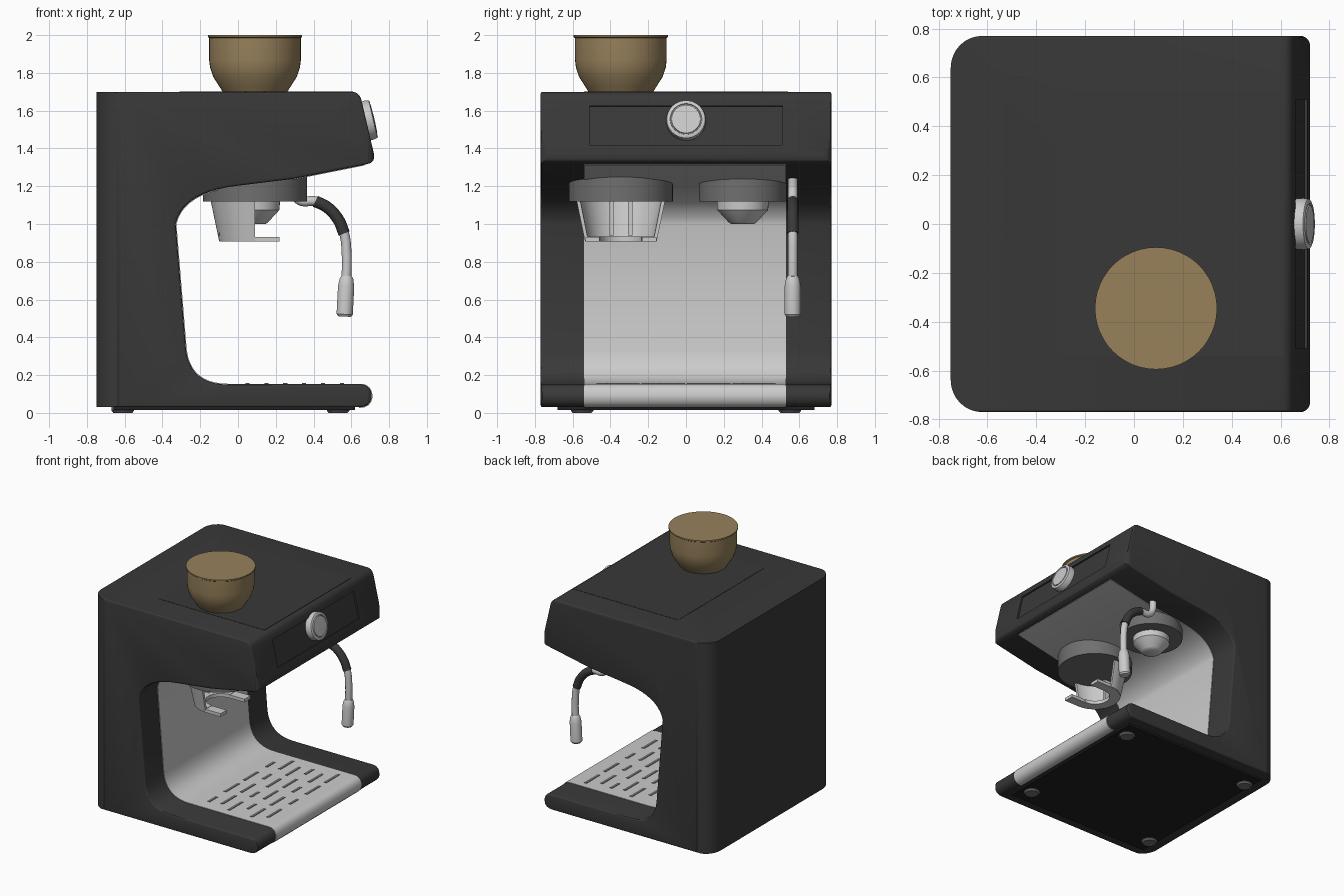
import bpy, bmesh, math
from mathutils import Vector, Matrix

if "Cube" in bpy.data.objects:
    bpy.data.objects.remove(bpy.data.objects["Cube"])


def material(name, r, g, b):
    m = bpy.data.materials.new(name)
    m.diffuse_color = (r, g, b, 1)
    m.use_nodes = True
    m.node_tree.nodes["Principled BSDF"].inputs["Base Color"].default_value = m.diffuse_color
    return m


DARK = material("dark_shell", 0.04, 0.04, 0.04)
BLACK = material("black_base", 0.015, 0.015, 0.015)
STEEL = material("steel", 0.6, 0.6, 0.6)
GREY = material("mid_grey", 0.16, 0.16, 0.16)
AMBER = material("amber", 0.31, 0.22, 0.105)


def finish(name, bm, mat):
    bmesh.ops.recalc_face_normals(bm, faces=bm.faces)
    me = bpy.data.meshes.new(name)
    bm.to_mesh(me)
    bm.free()
    ob = bpy.data.objects.new(name, me)
    bpy.context.collection.objects.link(ob)
    if mat:
        me.materials.append(mat)
    return ob


def activate(ob):
    bpy.ops.object.select_all(action='DESELECT')
    ob.select_set(True)
    bpy.context.view_layer.objects.active = ob


def smooth(ob, deg=35):
    activate(ob)
    bpy.ops.object.shade_smooth_by_angle(angle=math.radians(deg))
    return ob


def prism(name, pts, vec, mat=None, rim=0):
    """Extrude a closed 3D outline along vec, optionally rounding both rims."""
    bm = bmesh.new()
    f = bm.faces.new([bm.verts.new(p) for p in pts])
    ext = bmesh.ops.extrude_face_region(bm, geom=[f], use_keep_orig=True)
    top = [g for g in ext["geom"] if isinstance(g, bmesh.types.BMFace)][0]
    bmesh.ops.translate(bm, verts=top.verts, vec=vec)
    bmesh.ops.recalc_face_normals(bm, faces=bm.faces)
    if rim:
        edges = list(set(f.edges) | set(top.edges))
        bmesh.ops.bevel(bm, geom=edges, offset=rim, segments=3, profile=0.5, affect='EDGES')
    return finish(name, bm, mat)


def box(name, lo, hi, mat=None, matrix=None):
    bm = bmesh.new()
    lo, hi = Vector(lo), Vector(hi)
    m = Matrix.Translation((lo + hi) / 2) @ Matrix.Diagonal((*(hi - lo), 1))
    bmesh.ops.create_cube(bm, size=1, matrix=(matrix or Matrix()) @ m)
    return finish(name, bm, mat)


def lathe(name, prof, matrix, mat, half=False, steps=48):
    """Spin (radius, z) points; half keeps the closed profile on the -x side."""
    bm = bmesh.new()
    vs = [bm.verts.new((0, r, z)) for r, z in prof]
    es = [bm.edges.new(p) for p in zip(vs, vs[1:])]
    if half:
        es.append(bm.edges.new((vs[-1], vs[0])))
    bmesh.ops.spin(bm, geom=vs + es, axis=(0, 0, 1), cent=(0, 0, 0), steps=steps,
                   angle=math.pi if half else math.tau)
    bmesh.ops.remove_doubles(bm, verts=bm.verts, dist=1e-4)
    if half:
        bmesh.ops.holes_fill(bm, edges=bm.edges, sides=0)
    bm.transform(matrix)
    return smooth(finish(name, bm, mat))


def tube(name, pts, r, mat):
    cu = bpy.data.curves.new(name, 'CURVE')
    cu.dimensions, cu.bevel_depth, cu.bevel_resolution = '3D', r, 4
    cu.use_fill_caps = True
    sp = cu.splines.new('BEZIER')
    sp.bezier_points.add(len(pts) - 1)
    for b, p in zip(sp.bezier_points, pts):
        b.co, b.handle_left_type, b.handle_right_type = p, 'AUTO', 'AUTO'
    ob = bpy.data.objects.new(name, cu)
    bpy.context.collection.objects.link(ob)
    cu.materials.append(mat)
    activate(ob)
    bpy.ops.object.convert(target='MESH')
    return smooth(bpy.context.object, 50)


def cut(ob, tool, op):
    activate(ob)
    m = ob.modifiers.new("cut", 'BOOLEAN')
    m.object, m.operation, m.solver = tool, op, 'EXACT'
    bpy.ops.object.modifier_apply(modifier=m.name)
    bpy.data.objects.remove(tool)


def quad(a, c, b, n=10):
    a, b, c = Vector(a), Vector(b), Vector(c)
    return [a * (1 - t) ** 2 + c * 2 * t * (1 - t) + b * t * t for t in [i / n for i in range(n + 1)]]


# Body: C-shaped side profile trimmed by a rounded plan
nose = quad((0.64, 0.03), (0.70, 0.03), (0.708, 0.08), 4) + quad((0.708, 0.095), (0.70, 0.15), (0.65, 0.15), 5)
inner = (nose + quad((-0.05, 0.15), (-0.25, 0.15), (-0.275, 0.33))
         + quad((-0.33, 1.0), (-0.29, 1.17), (0.0, 1.203)) + [Vector((0.3, 1.24))])
head = quad((0.68, 1.316), (0.73, 1.325), (0.72, 1.37), 4) + quad((0.655, 1.65), (0.645, 1.70), (0.60, 1.70), 5)
outline = [Vector((-0.75, 0.03))] + inner + head + [Vector((-0.75, 1.70))]
body = prism("body", [(p.x, -0.77, p.y) for p in outline], (0, 1.54, 0), DARK, rim=0.012)


def corner(x, y, r, s, a0):
    return [(x + r * math.cos(a0 + i * s), y + r * math.sin(a0 + i * s), -0.1) for i in range(9)]


q = math.pi / 16
plan = (corner(-0.62, -0.64, 0.13, q, math.pi) + corner(0.68, -0.73, 0.04, q, -math.pi / 2)
        + corner(0.68, 0.73, 0.04, q, 0) + corner(-0.62, 0.64, 0.13, q, math.pi / 2))
cut(body, prism("plan_cutter", plan, (0, 0, 2)), 'INTERSECT')

# Shallow control panel recess in the sloping front face
tilt = Matrix.Translation((0.687, 0, 1.522)) @ Matrix.Rotation(math.radians(-13), 4, 'Y')
cut(body, box("panel_cutter", (-0.014, -0.51, -0.107), (0.1, 0.51, 0.107), None, tilt), 'DIFFERENCE')
smooth(body, 30)
box("top_plate", (-0.31, -0.54, 1.69), (0.61, 0.54, 1.702), DARK)
box("base_plate", (-0.66, -0.68, 0.016), (0.62, 0.68, 0.04), BLACK)

# Steel liner following the inside of the C
path = inner + [Vector((0.67, 1.314))]
outer_side, inner_side = [], []
for i, p in enumerate(path):
    d = (path[min(i + 1, len(path) - 1)] - path[max(i - 1, 0)]).normalized()
    n = Vector((d.y, -d.x))
    outer_side.append(p + n * 0.004)
    inner_side.append(p - n * 0.012)
bm = bmesh.new()
rows = [[[bm.verts.new((p.x, y, p.y)) for p in side] for side in (outer_side, inner_side)] for y in (-0.54, 0.53)]
(a, b), (c, d) = rows
for u, v in ((a, c), (b, d), (a, b), (c, d)):
    for i in range(len(path) - 1):
        bm.faces.new((u[i], u[i + 1], v[i + 1], v[i]))
for i in (0, -1):
    bm.faces.new((a[i], b[i], d[i], c[i]))
smooth(finish("steel_liner", bm, STEEL))

# Drip tray slots, alternating long and short
for i in range(6):
    x = 0.05 + i * 0.1
    for j in range(4):
        y = -0.36 + j * 0.24 + (0.03 if i % 2 else -0.03)
        h = 0.085 if (i + j) % 3 else 0.05
        box("tray_slot", (x - 0.011, y - h, 0.145), (x + 0.011, y + h, 0.157), GREY)

# Feet
for x in (-0.61, 0.53):
    for y in (-0.55, 0.55):
        lathe("foot", [(0, 0), (0.05, 0), (0.06, 0.012), (0.06, 0.035), (0, 0.035)],
              Matrix.Translation((x, y, 0)), GREY, steps=24)

# Bean hopper
at_grinder = Matrix.Translation((0.09, -0.345, 0))
lathe("bean_hopper", [(0, 1.69), (0.165, 1.69), (0.19, 1.73), (0.222, 1.78), (0.238, 1.83), (0.243, 1.87),
                      (0.243, 1.985), (0.25, 1.99), (0.25, 2.0), (0, 2.0)], at_grinder, AMBER)

# Grinder outlet and brew group
at_brew = Matrix.Translation((0.085, 0.30, 0))
lathe("grinder_collar", [(0, 1.12), (0.276, 1.12), (0.276, 1.27), (0, 1.27)], at_grinder, GREY)
lathe("brew_collar", [(0, 1.12), (0.232, 1.12), (0.232, 1.27), (0, 1.27)], at_brew, GREY)
lathe("brew_funnel", [(0, 1.0), (0.06, 1.0), (0.075, 1.01), (0.135, 1.075), (0.137, 1.125), (0, 1.125)],
      at_brew, STEEL)

# Grinder cradle: half shell, floor ring, ribs and fork prongs
lathe("cradle_shell", [(0.235, 1.125), (0.19, 0.91), (0.172, 0.91), (0.215, 1.125)], at_grinder, STEEL, half=True)
lathe("cradle_floor", [(0.188, 0.907), (0.188, 0.935), (0.11, 0.935), (0.11, 0.907)], at_grinder, STEEL, half=True)
for s in (-1, 1):
    y = -0.345 + s * 0.15
    box("cradle_prong", (0.08, y - 0.038, 0.907), (0.22, y + 0.038, 0.932), STEEL)
    y = -0.345 + s * 0.05
    box("cradle_rib", (-0.10, y - 0.012, 0.94), (-0.04, y + 0.012, 1.125), STEEL)

# Control knob
at_knob = Matrix.Translation((0.664, 0, 1.543)) @ Matrix.Rotation(math.radians(77), 4, 'Y')
lathe("control_knob", [(0, 0), (0.104, 0), (0.106, 0.03), (0.102, 0.052), (0.096, 0.056), (0.084, 0.056),
                       (0.082, 0.05), (0.078, 0.05), (0.076, 0.058), (0, 0.06)], at_knob, STEEL)

# Steam wand
W = 0.565
wand = [(0.29, 1.26), (0.295, 1.17), (0.33, 1.125), (0.41, 1.12), (0.47, 1.09), (0.53, 1.025), (0.562, 0.95),
        (0.575, 0.84), (0.573, 0.68)]
tube("wand_pipe", [(x, W, z) for x, z in wand], 0.026, STEEL)
tube("wand_grip", [(x, W, z) for x, z in wand[3:7]], 0.031, DARK)
at_tip = Matrix.Translation((0.564, W, 0.51)) @ Matrix.Rotation(math.radians(3), 4, 'Y')
lathe("wand_tip", [(0, 0), (0.034, 0), (0.043, 0.012), (0.043, 0.16), (0.036, 0.2), (0.027, 0.215), (0, 0.215)],
      at_tip, STEEL, steps=24)
